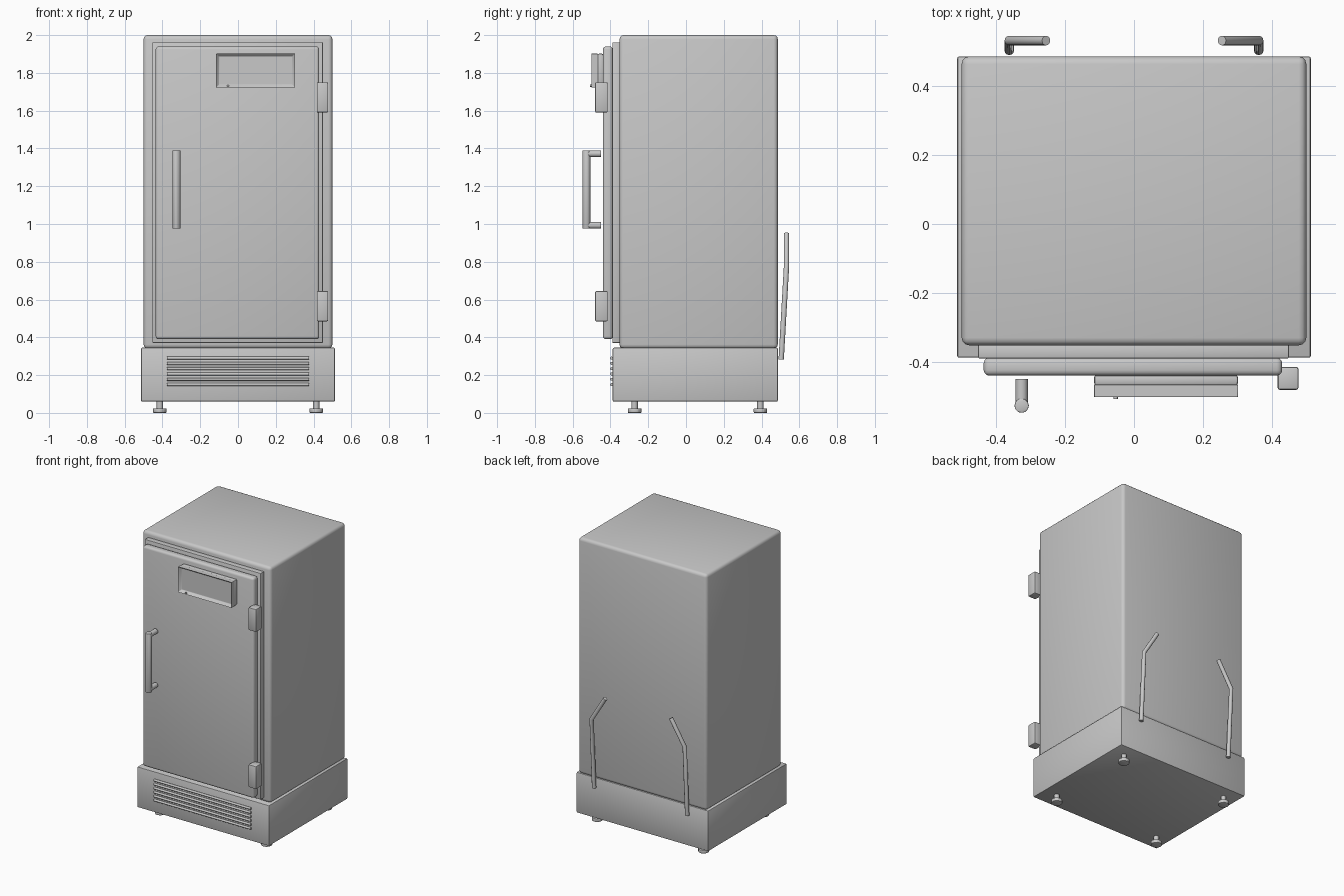
import bpy, bmesh, math
from mathutils import Vector

if "Cube" in bpy.data.objects:
    bpy.data.objects.remove(bpy.data.objects["Cube"])

grey = bpy.data.materials.new("light_grey")
grey.diffuse_color = (0.58, 0.58, 0.58, 1)
grey.use_nodes = True
grey.node_tree.nodes["Principled BSDF"].inputs["Base Color"].default_value = grey.diffuse_color


def finish(ob, bevel=0, segments=3):
    bpy.ops.object.select_all(action='DESELECT')
    ob.select_set(True)
    bpy.context.view_layer.objects.active = ob
    ob.data.materials.clear()
    ob.data.materials.append(grey)
    if bevel:
        m = ob.modifiers.new("bevel", 'BEVEL')
        m.width, m.segments, m.limit_method = bevel, segments, 'ANGLE'
        bpy.ops.object.modifier_apply(modifier="bevel")
    bpy.ops.object.shade_smooth_by_angle(angle=math.radians(35))
    return ob


def box(name, x, y, z, bevel=0, segments=3):
    """Box from (min, max) ranges."""
    lo, hi = Vector((x[0], y[0], z[0])), Vector((x[1], y[1], z[1]))
    bpy.ops.mesh.primitive_cube_add(size=1)
    ob = bpy.context.object
    ob.name = name
    for v in ob.data.vertices:
        v.co = (lo + hi) / 2 + v.co * (hi - lo)
    return finish(ob, bevel, segments)


def rod(name, points, radius, bevel=0):
    """Round tube along a straight or bent path."""
    cu = bpy.data.curves.new(name, 'CURVE')
    cu.dimensions = '3D'
    cu.bevel_depth, cu.bevel_resolution, cu.use_fill_caps = radius, 4, True
    sp = cu.splines.new('POLY')
    sp.points.add(len(points) - 1)
    for p, co in zip(sp.points, points):
        p.co = (*co, 1)
    ob = bpy.data.objects.new(name, cu)
    bpy.context.collection.objects.link(ob)
    bpy.ops.object.select_all(action='DESELECT')
    ob.select_set(True)
    bpy.context.view_layer.objects.active = ob
    bpy.ops.object.convert(target='MESH')
    ob = bpy.context.object
    bm = bmesh.new()
    bm.from_mesh(ob.data)
    bmesh.ops.remove_doubles(bm, verts=bm.verts, dist=1e-5)
    bmesh.ops.recalc_face_normals(bm, faces=bm.faces)
    bm.to_mesh(ob.data)
    bm.free()
    return finish(ob, bevel, 2)


# Cabinet, plinth, gasket and door
box("cabinet", (-0.5, 0.5), (-0.352, 0.486), (0.34, 2.0), 0.022)
box("plinth", (-0.513, 0.513), (-0.388, 0.486), (0.06, 0.345), 0.006, 2)
box("door_gasket", (-0.453, 0.45), (-0.39, -0.35), (0.37, 1.962), 0.005, 2)
box("door", (-0.436, 0.43), (-0.44, -0.388), (0.39, 1.94), 0.016)

# Display: backing block and a bezel with a recessed screen
box("display_backing", (-0.116, 0.302), (-0.468, -0.438), (1.722, 1.902), 0.008, 2)
bezel = box("display_bezel", (-0.116, 0.302), (-0.503, -0.466), (1.722, 1.902))
bm = bmesh.new()
bm.from_mesh(bezel.data)
bm.normal_update()
front = min(bm.faces, key=lambda f: f.calc_center_median().y)
bmesh.ops.inset_region(bm, faces=[front], thickness=0.02)
for v in front.verts:
    v.co.y += 0.022
bm.to_mesh(bezel.data)
bm.free()
finish(bezel, 0.003, 2)
rod("display_button", [(-0.053, -0.50, 1.732), (-0.053, -0.507, 1.732)], 0.006)

# Hinges
for name, z in (("lower_hinge", 0.485), ("upper_hinge", 1.59)):
    box(name, (0.417, 0.477), (-0.481, -0.415), (z, z + 0.16), 0.006, 2)

# Door handle
rod("handle_grip", [(-0.326, -0.527, 0.975), (-0.326, -0.527, 1.39)], 0.021, 0.005)
for z in (0.993, 1.372):
    rod("handle_post", [(-0.326, -0.449, z), (-0.326, -0.527, z)], 0.018)

# Vent slats
for i in range(6):
    z = 0.15 + i * 0.028
    rod("vent_slat", [(-0.376, -0.394, z), (0.376, -0.394, z)], 0.008)

# Levelling feet
for x in (-0.414, 0.414):
    for y in (-0.272, 0.394):
        rod("foot_pad", [(x, y, 0), (x, y, 0.024)], 0.036, 0.004)
        rod("foot_stem", [(x, y, 0.02), (x, y, 0.065)], 0.017)

# Bent rear tubes
for s in (-1, 1):
    rod("rear_tube", [(s * 0.362, 0.504, 0.283), (s * 0.362, 0.532, 0.775),
                      (s * 0.255, 0.532, 0.948)], 0.014)
